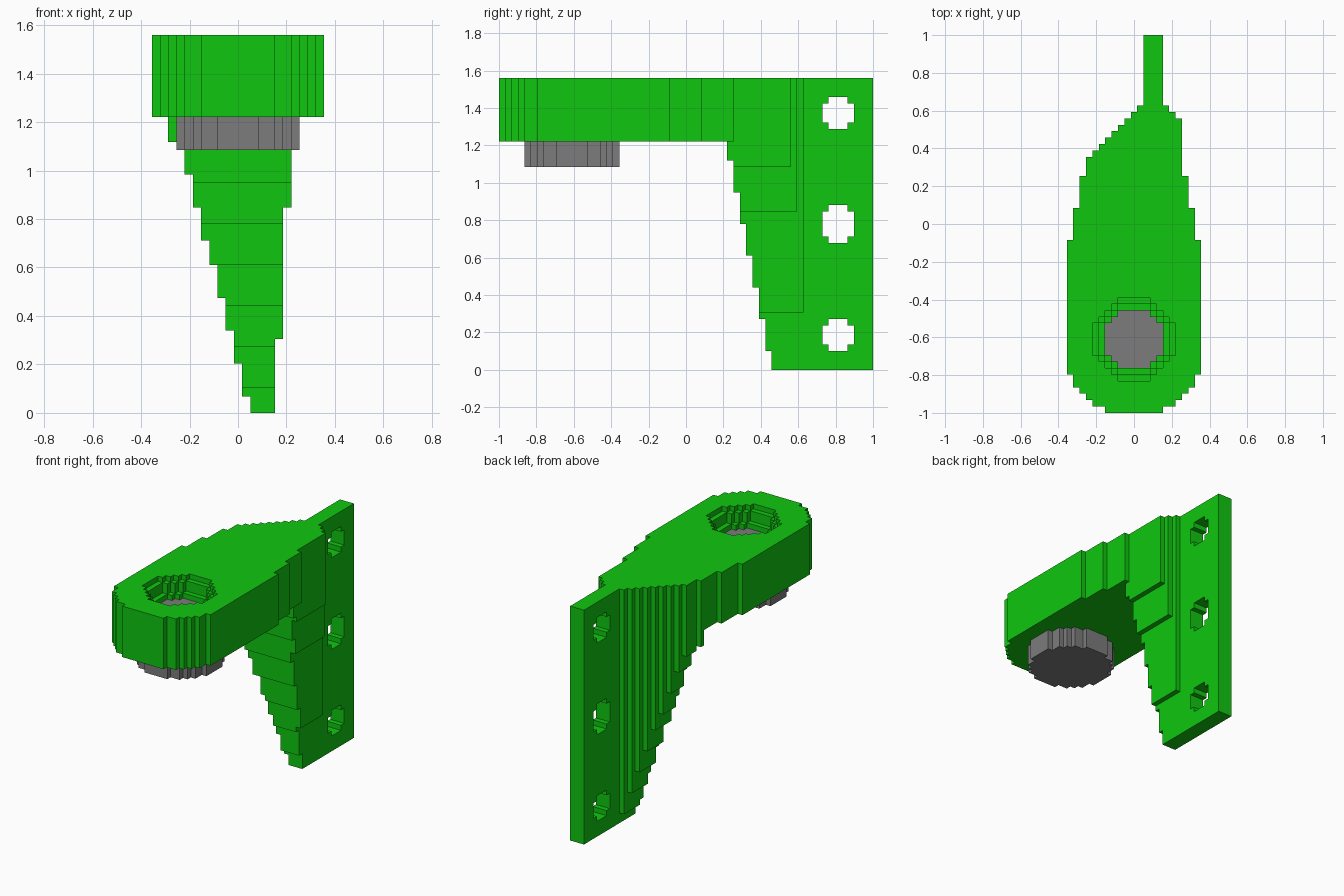
import bpy, bmesh, math

cube = bpy.data.objects.get("Cube")
if cube:
    bpy.data.objects.remove(cube, do_unlink=True)

U = 2 / 59                  # edge of one building block
NX, NY, NZ = 21, 59, 46     # blocks across, deep and high
ARM_BOTTOM = 36
CENTRE_I, CENTRE_J = 10, 11  # middle of the socket


def make_material(name, colour):
    mat = bpy.data.materials.new(name)
    mat.use_nodes = True
    mat.diffuse_color = colour
    mat.node_tree.nodes["Principled BSDF"].inputs["Base Color"].default_value = colour
    return mat


def disc(radius, k0, k1):
    """Stepped upright cylinder around the socket axis."""
    r = range(-8, 9)
    return {(CENTRE_I + a, CENTRE_J + b, k) for a in r for b in r
            if a * a + b * b <= radius * radius for k in range(k0, k1)}


def build_blocks(name, cells, mat):
    """Skin a set of blocks with outer faces only, then merge flat areas."""
    bm = bmesh.new()
    verts = {}

    def vert(p):
        if p not in verts:
            verts[p] = bm.verts.new(((p[0] - NX / 2) * U, p[1] * U - 1, p[2] * U))
        return verts[p]

    for cell in cells:
        for axis in range(3):
            for side in (0, 1):
                near = list(cell)
                near[axis] += 2 * side - 1
                if tuple(near) in cells:
                    continue
                ring = []
                for a, b in ((0, 0), (1, 0), (1, 1), (0, 1)):
                    p = list(cell)
                    p[axis] += side
                    p[(axis + 1) % 3] += a
                    p[(axis + 2) % 3] += b
                    ring.append(vert(tuple(p)))
                bm.faces.new(ring if side else ring[::-1])
    bmesh.ops.dissolve_limit(bm, angle_limit=math.radians(1),
                             verts=bm.verts[:], edges=bm.edges[:])
    bmesh.ops.triangulate(bm, faces=[f for f in bm.faces if len(f.verts) > 4])
    bmesh.ops.join_triangles(bm, faces=bm.faces[:], angle_face_threshold=0.01,
                             angle_shape_threshold=3.1)
    mesh = bpy.data.meshes.new(name)
    bm.to_mesh(mesh)
    bm.free()
    mesh.materials.append(mat)
    obj = bpy.data.objects.new(name, mesh)
    bpy.context.scene.collection.objects.link(obj)
    return obj


# Plan outline of the arm: first row, left edge, right edge
outline = [(0, 6, 15), (1, 4, 17), (2, 3, 18), (3, 2, 19), (4, 1, 20), (6, 0, 21),
           (27, 1, 20), (32, 2, 19), (37, 3, 18)]
outline += [(36 + i, i, 18) for i in range(4, 10)]
outline += [(46, 10, 17), (47, 11, 16), (48, 12, 15)]


def row_range(j):
    left, right = [row[1:] for row in outline if row[0] <= j][-1]
    return range(left, right)


# Horizontal arm, running back into the plate
arm = {(i, j, k) for j in range(NY) for i in row_range(j)
       for k in range(ARM_BOTTOM, NZ)}

# Gusset: each column has its own lowest level, the front leans back going down
column_bottom = dict(enumerate([33, 32, 29, 25, 21, 18, 14, 10, 6, 2,
                                0, 0, 0, 9, 25, 32], start=2))
gusset = {(i, j, k) for k in range(ARM_BOTTOM)
          for j in range(43 - (k + 2) // 5, 48) for i in row_range(j)
          if k >= column_bottom.get(i, NZ)}

# Mounting plate
plate = {(i, j, k) for i in range(12, 15) for j in range(48, NY)
         for k in range(ARM_BOTTOM)}

# Bolt holes through the plate, corners left in
holes = set()
for z0, z1 in ((3, 8), (20, 26), (38, 43)):
    for j in range(51, 56):
        for k in range(z0, z1):
            if not (j in (51, 55) and k in (z0, z1 - 1)):
                holes |= {(i, j, k) for i in range(12, 15)}

# Stepped socket in the top of the arm
socket = disc(4.5, ARM_BOTTOM, NZ) | disc(5.4, 43, NZ) | disc(6.35, 45, NZ)

green = make_material("bright green", (0.005, 0.57, 0.005, 1))
grey = make_material("mid grey", (0.2, 0.2, 0.2, 1))

build_blocks("wall_bracket", (arm | gusset | plate) - holes - socket, green)

# Round pad under the arm with its core showing in the socket
build_blocks("round_pad", disc(7.5, 32, ARM_BOTTOM) | disc(4.5, ARM_BOTTOM, 42), grey)
